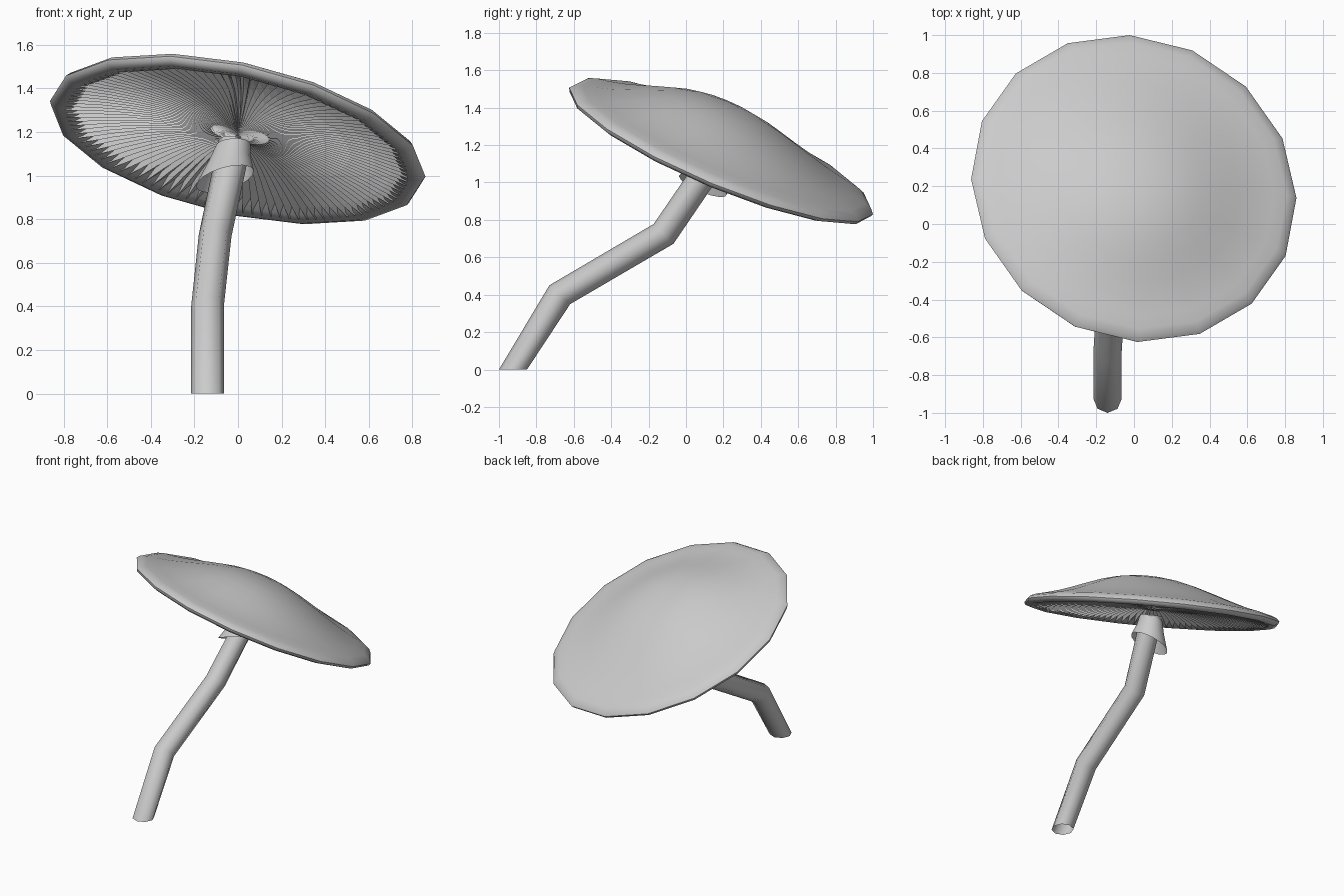
import bpy, bmesh, math
from mathutils import Vector

if "Cube" in bpy.data.objects:
    bpy.data.objects.remove(bpy.data.objects["Cube"])

# Cap frame: tilted axis through the rim centre
CENTRE = Vector((0, 0.19, 1.174))
AXIS = Vector((0.204, 0.381, 0.902)).normalized()


def frame(normal, back=Vector((0, 1, 0))):
    n = Vector(normal).normalized()
    y = (back - n * back.dot(n)).normalized()
    return y.cross(n), y, n


def ring(centre, normal, r, sides, phase=0.0, skew=0.0):
    # skew slides every second point sideways, for saw-tooth pleats
    x, y, _ = frame(normal)
    pts = []
    for i in range(sides):
        t = phase + 2 * math.pi * (i + skew * (i % 2)) / sides
        pts.append(Vector(centre) + r * (x * math.cos(t) + y * math.sin(t)))
    return pts


def loft(name, rings, smooth=True):
    bm = bmesh.new()
    rows = [[bm.verts.new(p) for p in r] for r in rings]
    for a, b in zip(rows, rows[1:]):
        n = len(a)
        for i in range(n):
            j = (i + 1) % n
            bm.faces.new((a[i], a[j], b[j], b[i]))
    bmesh.ops.remove_doubles(bm, verts=bm.verts, dist=1e-5)
    bmesh.ops.recalc_face_normals(bm, faces=bm.faces)
    me = bpy.data.meshes.new(name)
    bm.to_mesh(me)
    bm.free()
    ob = bpy.data.objects.new(name, me)
    bpy.context.collection.objects.link(ob)
    bpy.ops.object.select_all(action='DESELECT')
    ob.select_set(True)
    bpy.context.view_layer.objects.active = ob
    if smooth:
        bpy.ops.object.shade_smooth_by_angle(angle=math.radians(50))
    return ob


# Cap: bell-shaped top leaning slightly forward, rounded rim, turned-in lip
H = 0.238
top = [(0, H), (0.11, 0.234), (0.22, 0.217), (0.33, 0.188), (0.44, 0.150),
       (0.55, 0.110), (0.65, 0.076), (0.75, 0.048), (0.82, 0.032)]
lip = [(0.862, 0.015), (0.880, -0.006), (0.872, -0.024), (0.838, -0.036),
       (0.78, -0.022), (0.70, 0.028)]
_, cap_y, _ = frame(AXIS)
loft("mushroom_cap", [ring(CENTRE + AXIS * h - cap_y * 0.09 * max(h - 0.03, 0) / H,
                           AXIS, r, 16, phase=math.radians(-3.5))
                      for r, h in top + lip])

# Gills: deep saw-tooth pleats under the cap
GILLS = 112
profile = [(0.012, 0.005), (0.06, 0.008), (0.11, 0.018), (0.18, 0.03), (0.28, 0.042),
           (0.40, 0.043), (0.52, 0.031), (0.64, 0.013), (0.72, -0.003), (0.80, -0.016)]
pleats = []
for r, h in profile:
    depth = 0.017 * min(1, r / 0.4)
    pts = ring(CENTRE + AXIS * h, AXIS, r, GILLS * 2, skew=0.7)
    pleats.append([p + AXIS * depth * (-1) ** i for i, p in enumerate(pts)])
loft("gills", pleats, smooth=False)

# Stem: bent octagonal tube
path = [((-0.14, -0.925, 0), (0, 0, 1)),
        ((-0.14, -0.675, 0.40), (0, 0.67, 0.74)),
        ((-0.105, -0.12, 0.725), (0.05, 0.70, 0.70)),
        ((-0.015, 0.17, 1.15), AXIS)]
loft("stem", [ring(c, n, 0.075, 8) for c, n in path])

# Skirt: flared collar below the gills, drooping to the left
loft("stem_skirt", [ring((-0.022, 0.155, 1.14), (-0.05, 0.38, 0.9), 0.08, 16),
                    ring((-0.04, 0.125, 1.07), (-0.16, 0.40, 1), 0.10, 16),
                    ring((-0.06, 0.09, 0.985), (-0.30, 0.42, 1), 0.138, 16)])
